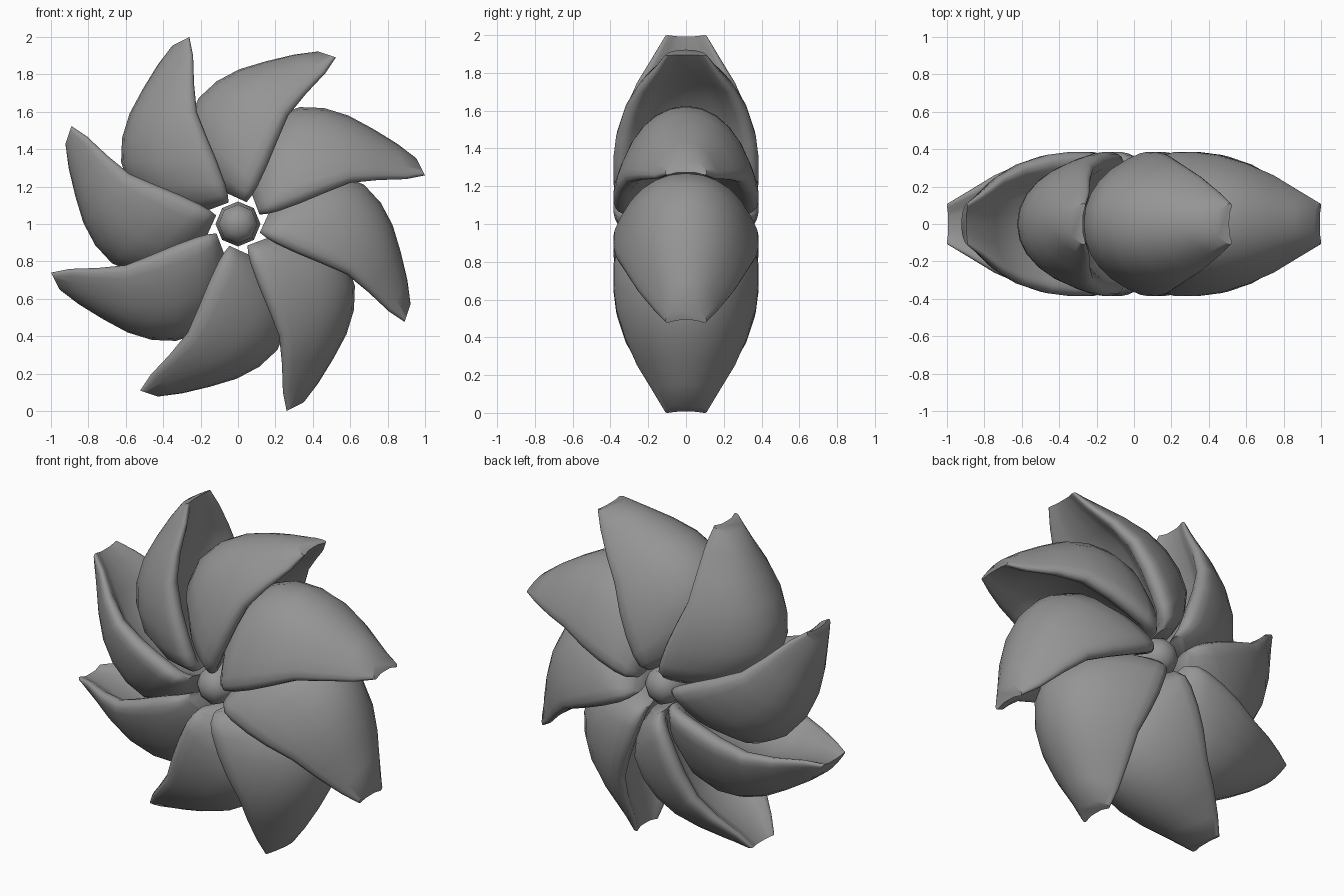
import bpy, bmesh, math
from mathutils import Matrix, Vector

cube = bpy.data.objects.get("Cube")
if cube:
    bpy.data.objects.remove(cube)

grey = bpy.data.materials.new("mid_grey")
grey.use_nodes = True
colour = (0.3, 0.3, 0.3, 1)
grey.diffuse_color = colour
grey.node_tree.nodes["Principled BSDF"].inputs["Base Color"].default_value = colour

BLADES = 8
CENTRE = Vector((0, 0, 1))

# Stations from tip to root: rim (x, z), crown (x, z), half width, hollow depth
STATIONS = [
    ((1.0, .26), (.955, .35), .11, .15),
    ((.90, .24), (.85, .43), .17, .2),
    ((.75, .235), (.72, .51), .26, .25),
    ((.60, .22), (.59, .58), .325, .3),
    ((.45, .16), (.46, .62), .37, .3),
    ((.33, .11), (.33, .625), .385, .3),
    ((.22, .07), (.20, .58), .385, .3),
    ((.16, .055), (.08, .42), .37, .25),
    ((.115, .05), (.04, .25), .32, .2),
]
# Half section: across fraction, height fraction from rim to crown
ARCH = [(.22, .975), (.42, .9), (.6, .78), (.76, .61), (.9, .38), (.98, .2),
        (1, .1), (.97, .03), (.9, 0), (.8, .02)]


def section(depth):
    """Closed scoop section: arched outside, rounded rims, hollow underside."""
    half = ARCH + [(.6, depth * .6), (.4, depth * .95)]
    left = [(-a, t) for a, t in reversed(half)]
    return [(0, 1)] + half + [(0, depth)] + left


def finish(bm, name, angle):
    bmesh.ops.recalc_face_normals(bm, faces=bm.faces)
    mesh = bpy.data.meshes.new(name)
    bm.to_mesh(mesh)
    bm.free()
    mesh.materials.append(grey)
    ob = bpy.data.objects.new(name, mesh)
    bpy.context.collection.objects.link(ob)
    bpy.ops.object.select_all(action="DESELECT")
    ob.select_set(True)
    bpy.context.view_layer.objects.active = ob
    bpy.ops.object.shade_smooth_by_angle(angle=math.radians(angle))
    return ob


# One blade lofted through the stations
bm = bmesh.new()
rings = []
for rim, crown, width, depth in STATIONS:
    low = Vector((rim[0], 0, rim[1]))
    high = Vector((crown[0], 0, crown[1]))
    ring = []
    for across, t in section(depth):
        p = low.lerp(high, t)
        p.y = across * width
        ring.append(bm.verts.new(p))
    rings.append(ring)
for a, b in zip(rings, rings[1:]):
    n = len(a)
    for i in range(n):
        j = (i + 1) % n
        bm.faces.new((a[i], a[j], b[j], b[i]))
bm.faces.new(rings[0])
bm.faces.new(rings[-1])
blade = finish(bm, "blade_1", 50)
blade.location = CENTRE

# Remaining blades share the mesh, turned around the hub
for k in range(1, BLADES):
    ob = bpy.data.objects.new(f"blade_{k + 1}", blade.data)
    ob.location = CENTRE
    ob.rotation_euler = (0, -k * math.tau / BLADES, 0)
    bpy.context.collection.objects.link(ob)

# Hub: eight-sided spindle with domed ends
bm = bmesh.new()
bmesh.ops.create_uvsphere(bm, u_segments=8, v_segments=6, radius=.12)
bm.transform(Matrix.Rotation(math.pi / 2, 4, "X"))
for v in bm.verts:
    if abs(v.co.y) > .01:
        v.co.y += math.copysign(.19, v.co.y)
hub = finish(bm, "hub", 60)
hub.location = CENTRE
